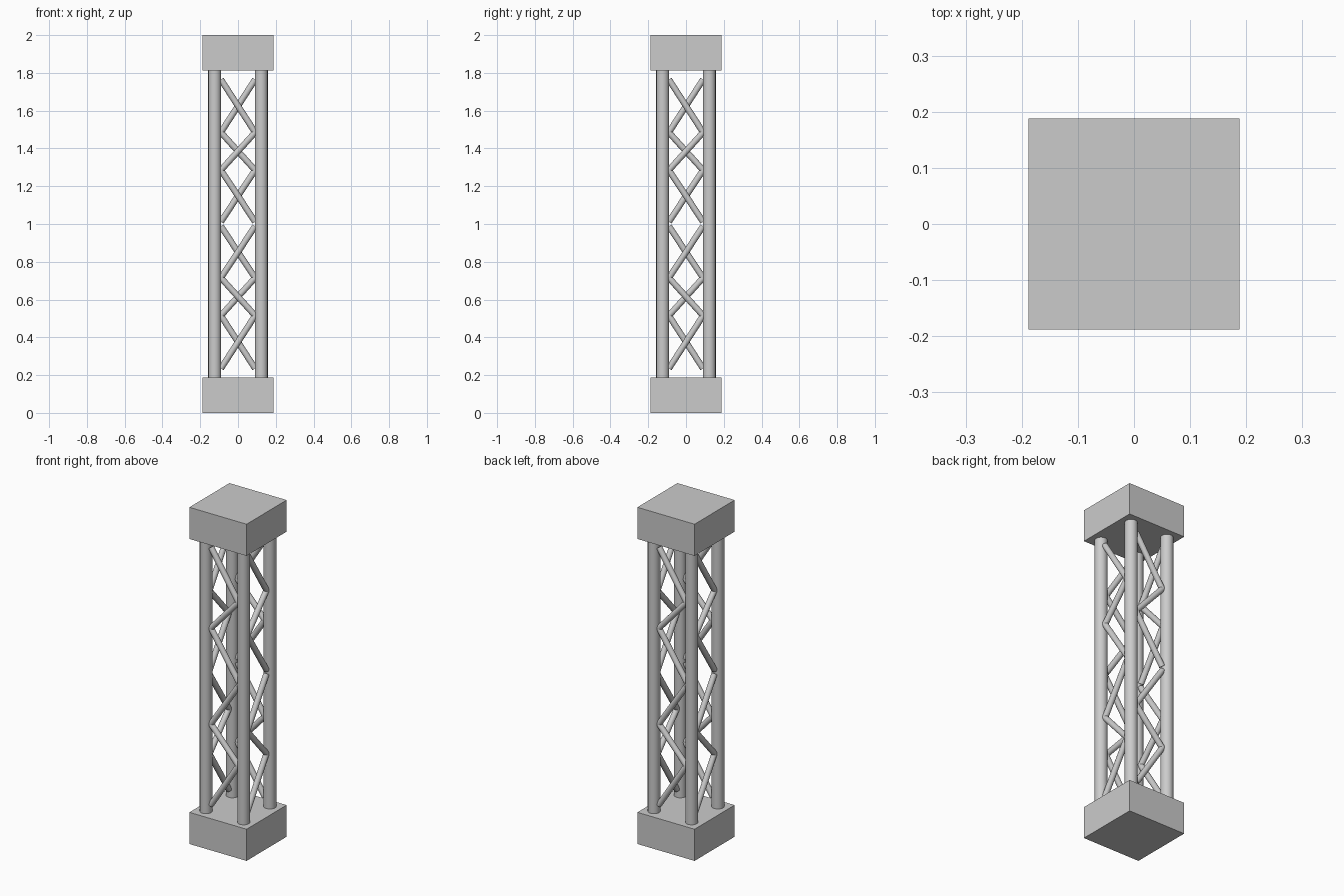
import bpy, bmesh, math
from mathutils import Vector, Matrix

if "Cube" in bpy.data.objects:
    bpy.data.objects.remove(bpy.data.objects["Cube"])

HALF, BLOCK = 0.188, 0.188      # block half width and height
POST, POST_R = 0.1235, 0.034    # post offset and radius
TUBE_R = 0.0165
END = POST - POST_R + 0.001     # braces meet the inner side of the posts


def make_object(name, bm):
    mesh = bpy.data.meshes.new(name)
    bm.to_mesh(mesh)
    bm.free()
    obj = bpy.data.objects.new(name, mesh)
    bpy.context.collection.objects.link(obj)
    return obj


def smooth(obj):
    bpy.ops.object.select_all(action='DESELECT')
    obj.select_set(True)
    bpy.context.view_layer.objects.active = obj
    bpy.ops.object.shade_smooth_by_angle(angle=math.radians(35))


def add_rod(bm, a, b, radius, sides):
    a, b = Vector(a), Vector(b)
    d = b - a
    rot = Vector((0, 0, 1)).rotation_difference(d).to_matrix().to_4x4()
    bmesh.ops.create_cone(bm, cap_ends=True, segments=sides, radius1=radius,
                          radius2=radius, depth=d.length,
                          matrix=Matrix.Translation((a + b) / 2) @ rot)


# End blocks
for name, z in (("base_block", BLOCK / 2), ("top_block", 2 - BLOCK / 2)):
    bm = bmesh.new()
    bmesh.ops.create_cube(bm, size=1, matrix=Matrix.Translation((0, 0, z))
                          @ Matrix.Diagonal((2 * HALF, 2 * HALF, BLOCK, 1)))
    make_object(name, bm)

# Corner posts
for i, (sx, sy) in enumerate(((-1, -1), (1, -1), (1, 1), (-1, 1))):
    bm = bmesh.new()
    add_rod(bm, (sx * POST, sy * POST, BLOCK), (sx * POST, sy * POST, 2 - BLOCK),
            POST_R, 32)
    smooth(make_object(f"corner_post_{i + 1}", bm))

# Zigzag braces: lower half, mirrored about mid height, once per side
lower = [(-END, 0.235), (END, 0.515), (-END, 0.715), (END, 0.988)]
upper = [(x, 2 - z) for x, z in lower]
for i, side in enumerate(("front", "right", "back", "left")):
    for half, path in (("lower", lower), ("upper", upper)):
        bm = bmesh.new()
        pts = [(x, -POST, z) for x, z in path]
        for a, b in zip(pts, pts[1:]):
            add_rod(bm, a, b, TUBE_R, 20)
        # Rounded bends
        for p in pts[1:-1]:
            bmesh.ops.create_uvsphere(bm, u_segments=20, v_segments=10,
                                      radius=TUBE_R, matrix=Matrix.Translation(p))
        bm.transform(Matrix.Rotation(i * math.pi / 2, 4, 'Z'))
        smooth(make_object(f"{side}_{half}_brace", bm))
